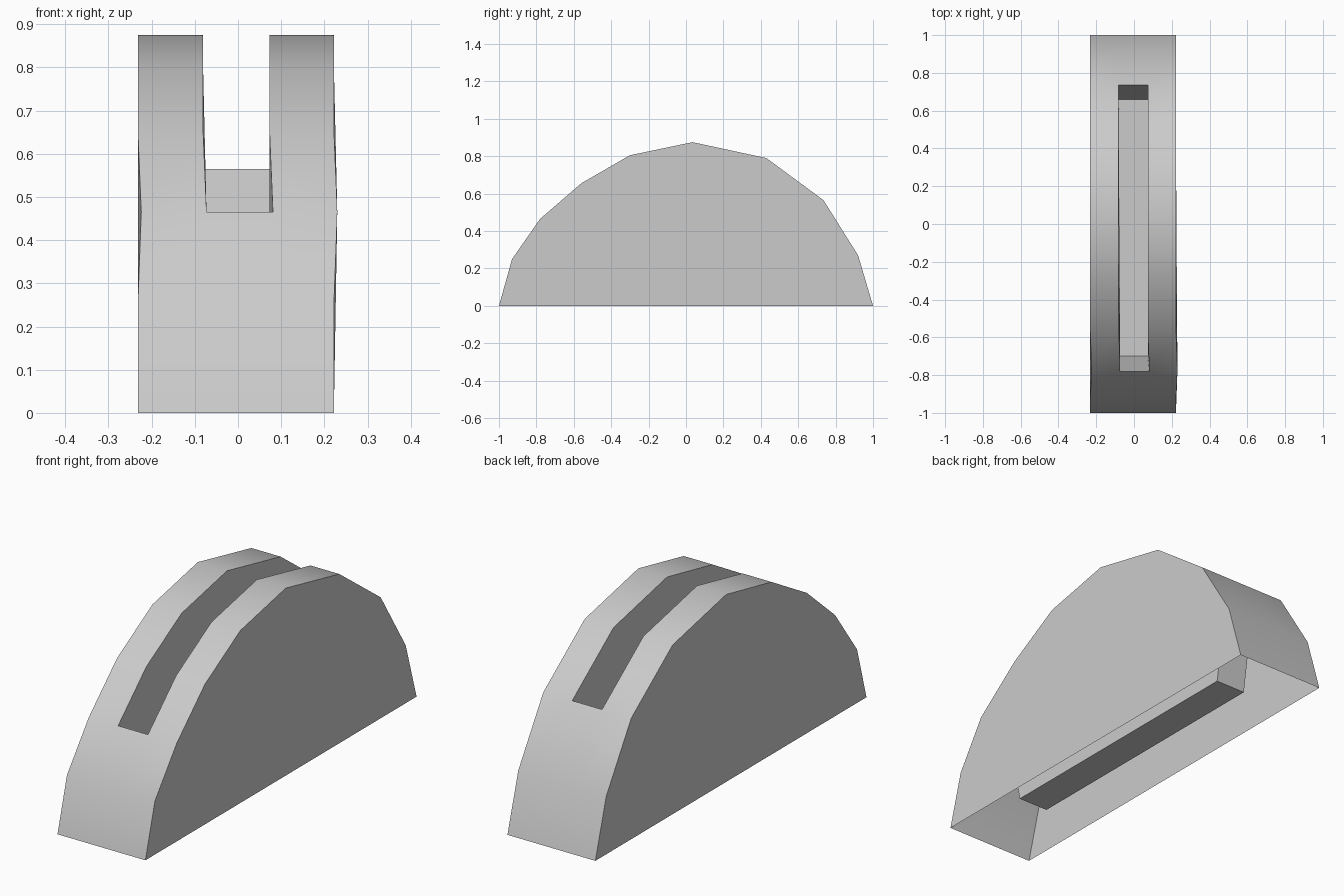
import bpy, bmesh
from math import radians

if "Cube" in bpy.data.objects:
    bpy.data.objects.remove(bpy.data.objects["Cube"])

# Side profile of the half-round shell as (y, z), front to back
PROFILE = [(-1, 0), (-0.93, 0.25), (-0.78, 0.465), (-0.56, 0.655), (-0.30, 0.805),
           (0.035, 0.875), (0.43, 0.79), (0.735, 0.565), (0.92, 0.27), (1, 0)]
COLUMNS = (-0.232, -0.081, 0.073, 0.222)   # outer side, slot, slot, outer side
SLOT_START, SLOT_END = 2, 7                # profile points where the slot begins and ends
FLOOR_Z, FLOOR_FRONT, FLOOR_BACK = 0.072, -0.70, 0.66

bm = bmesh.new()

# Rows of points across the rim; the row at the slot's front edge sits slightly to the right
rows = []
for i, (y, z) in enumerate(PROFILE):
    shift = 0.008 if i == SLOT_START else 0
    rows.append([bm.verts.new((x + shift, y, z)) for x in COLUMNS])

# Curved rim, left open along the slot
for i in range(len(rows) - 1):
    a, b = rows[i], rows[i + 1]
    for j in range(3):
        if j == 1 and SLOT_START <= i < SLOT_END:
            continue
        bm.faces.new((a[j], a[j + 1], b[j + 1], b[j]))

# Flat outer sides (the underside stays open)
bm.faces.new([r[0] for r in rows])
bm.faces.new([r[3] for r in reversed(rows)])

# Trough inside the slot: floor, sloping ends and side walls
front = [bm.verts.new((x, FLOOR_FRONT, FLOOR_Z)) for x in COLUMNS[1:3]]
back = [bm.verts.new((x, FLOOR_BACK, FLOOR_Z)) for x in COLUMNS[1:3]]
s, e = rows[SLOT_START], rows[SLOT_END]
bm.faces.new((front[0], front[1], back[1], back[0]))
bm.faces.new((s[1], s[2], front[1], front[0]))
bm.faces.new((back[0], back[1], e[2], e[1]))
slot = rows[SLOT_START:SLOT_END + 1]
bm.faces.new(([r[1] for r in slot] + [back[0], front[0]])[::-1])
bm.faces.new([r[2] for r in slot] + [back[1], front[1]])

mesh = bpy.data.meshes.new("slotted_half_round_holder")
bm.to_mesh(mesh)
bm.free()
holder = bpy.data.objects.new("slotted_half_round_holder", mesh)
bpy.context.collection.objects.link(holder)

# Smooth rim with crisp side edges
bpy.context.view_layer.objects.active = holder
holder.select_set(True)
bpy.ops.object.shade_smooth_by_angle(angle=radians(30))
